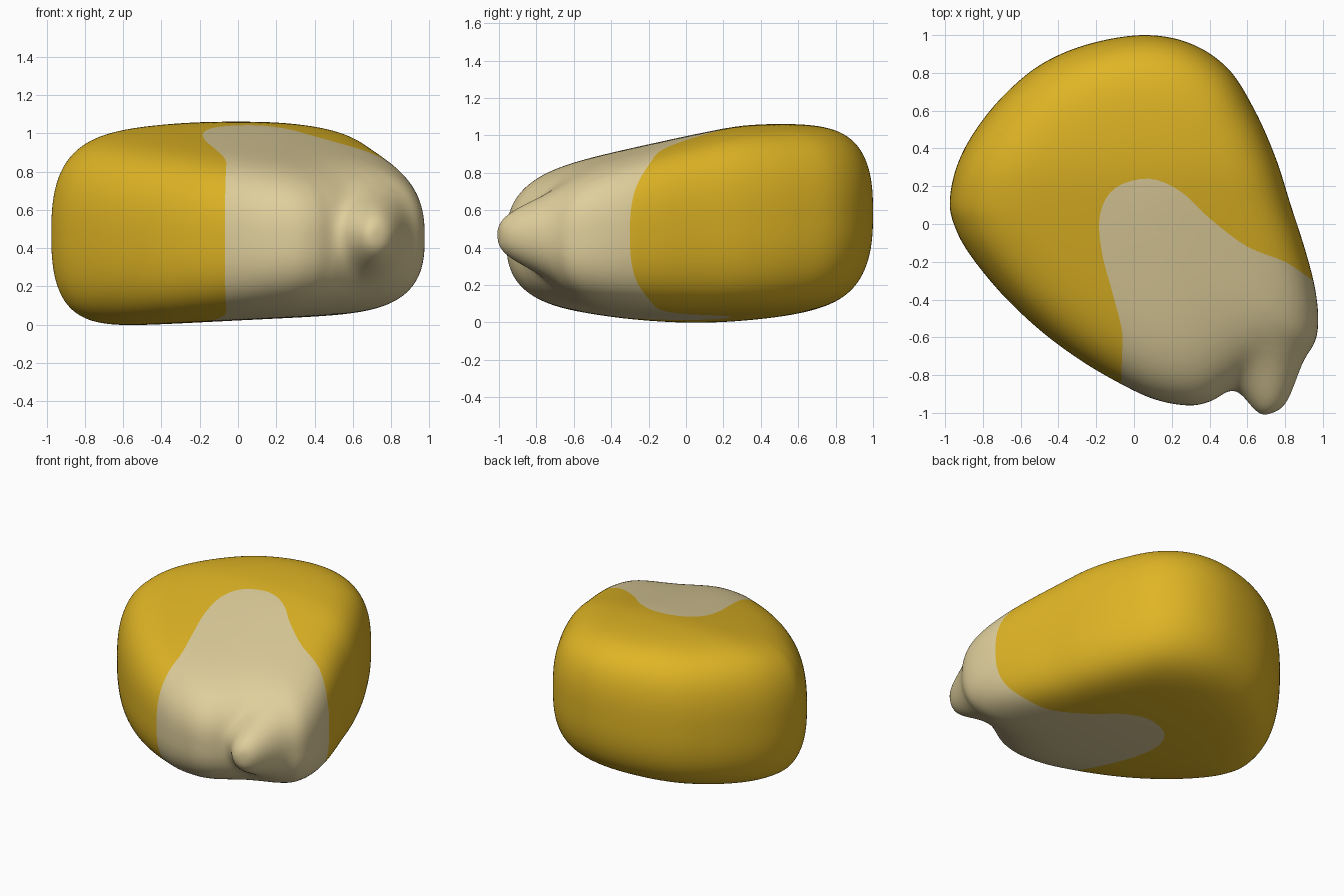
import bpy, bmesh, math
from mathutils import Vector

if "Cube" in bpy.data.objects:
    bpy.data.objects.remove(bpy.data.objects["Cube"])


def material(name, rgb):
    m = bpy.data.materials.new(name)
    m.diffuse_color = (*rgb, 1)
    m.use_nodes = True
    m.node_tree.nodes["Principled BSDF"].inputs["Base Color"].default_value = m.diffuse_color
    return m


def spline(pts, sub):
    """Closed Catmull-Rom curve through 2D points."""
    out, n = [], len(pts)
    for i in range(n):
        a, b, c, d = (Vector(pts[(i + k) % n]) for k in (-1, 0, 1, 2))
        for s in range(sub):
            t = s / sub
            out.append(0.5 * (2 * b + (c - a) * t + (2 * a - 5 * b + 4 * c - d) * t * t
                              + (3 * b - a - 3 * c + d) * t ** 3))
    return out


def inside(x, y, poly):
    hit = False
    for a, b in zip(poly, poly[1:] + poly[:1]):
        if (a.y > y) != (b.y > y) and x < a.x + (y - a.y) * (b.x - a.x) / (b.y - a.y):
            hit = not hit
    return hit


def ramp(t):
    """Soft version of max(0, t)."""
    return 0.5 * (t + math.sqrt(t * t + 0.02))


# Plan outline of the kernel
outline = spline([
    (0.05, 1.0), (0.3, 0.955), (0.5, 0.82), (0.64, 0.6), (0.75, 0.35), (0.83, 0.1),
    (0.91, -0.15), (0.96, -0.35), (0.975, -0.52), (0.95, -0.635), (0.87, -0.70),
    (0.75, -0.745), (0.62, -0.80), (0.5, -0.88), (0.4, -0.94), (0.28, -0.96),
    (0.1, -0.925), (-0.1, -0.83), (-0.3, -0.71), (-0.5, -0.56), (-0.7, -0.37),
    (-0.87, -0.16), (-0.95, -0.01), (-0.975, 0.12), (-0.94, 0.3), (-0.85, 0.48),
    (-0.7, 0.67), (-0.5, 0.84), (-0.25, 0.95)], 12)

# Plan outline of the pale germ patch (runs past the tip)
germ = [Vector(p) for p in ((-0.07, -1.3), (-0.07, -0.9))]
edge = spline([
    (-0.07, -0.9), (-0.06, -0.6), (-0.11, -0.38), (-0.17, -0.15), (-0.18, 0.05),
    (-0.1, 0.19), (0.08, 0.24), (0.25, 0.17), (0.4, 0.03), (0.6, -0.12),
    (0.8, -0.2), (0.95, -0.3), (1.1, -0.39), (0.5, -1.3)], 4)[4:49]
germ += edge + [Vector((1.3, -0.5)), Vector((1.3, -1.3))]


def z_top(x, y):
    return 1.07 - 0.225 * ramp(0.3 - y) - 0.09 * ramp(x - 0.2) - 0.06 * ramp(-x - 0.2)


def z_bottom(x, y):
    return 0.022 + 0.05 * x + 0.08 * y * y


def surface(p, phi):
    """Rounded-box cross-section with a stalk bump pushed out at the tip."""
    r = math.cos(phi) ** 0.5
    h = math.copysign(max(0, 1 - r ** 7) ** (1 / 2.6), phi)
    x, y = p.x * r, 0.05 + (p.y - 0.05) * r
    zt, zb = z_top(x, y), z_bottom(x, y)
    z = (zt + zb) / 2 + h * (zt - zb) / 2
    if y < -0.5:
        u = ((x - 0.72) / 0.145) ** 2 + ((z - 0.47) / 0.19) ** 2
        f = math.exp(-u ** 1.5) * min(1, (-0.5 - y) / 0.15)
        x, y = x + 0.015 * f, y - 0.242 * f
    return x, y, z


# Kernel body
bm = bmesh.new()
LEVELS, n = 121, len(outline)
rings = []
for k in range(1, LEVELS):
    phi = -math.pi / 2 + math.pi * k / LEVELS
    rings.append([bm.verts.new(surface(p, phi)) for p in outline])
for lo, hi in zip(rings, rings[1:]):
    for i in range(n):
        j = (i + 1) % n
        bm.faces.new((lo[j], lo[i], hi[i], hi[j]))
for ring, z in ((rings[0], z_bottom(0, 0.05)), (rings[-1], z_top(0, 0.05))):
    pole = bm.verts.new((0, 0.05, z))
    for i in range(n):
        bm.faces.new((ring[i], ring[(i + 1) % n], pole))

# Cut the germ border into the faces near each border segment
for a, b in zip(germ[1:], germ[2:-2]):
    d = b - a
    if d.length < 1e-4:
        continue
    mid, reach = (a + b) / 2, d.length / 2 + 0.06
    near = [f for f in bm.faces
            if any((v.co.xy - mid).length < reach for v in f.verts)]
    geom = set(near)
    for f in near:
        geom.update(f.edges)
        geom.update(f.verts)
    bmesh.ops.bisect_plane(bm, geom=list(geom), dist=1e-5, plane_co=(a.x, a.y, 0),
                           plane_no=(d.y, -d.x, 0))

bmesh.ops.recalc_face_normals(bm, faces=bm.faces)
for f in bm.faces:
    c = f.calc_center_median()
    f.material_index = int(inside(c.x, c.y, germ))
    f.smooth = True

mesh = bpy.data.meshes.new("kernel")
bm.to_mesh(mesh)
bm.free()
mesh.materials.append(material("golden yellow", (0.74, 0.46, 0.018)))
mesh.materials.append(material("pale cream", (0.74, 0.62, 0.33)))
obj = bpy.data.objects.new("kernel", mesh)
bpy.context.collection.objects.link(obj)
